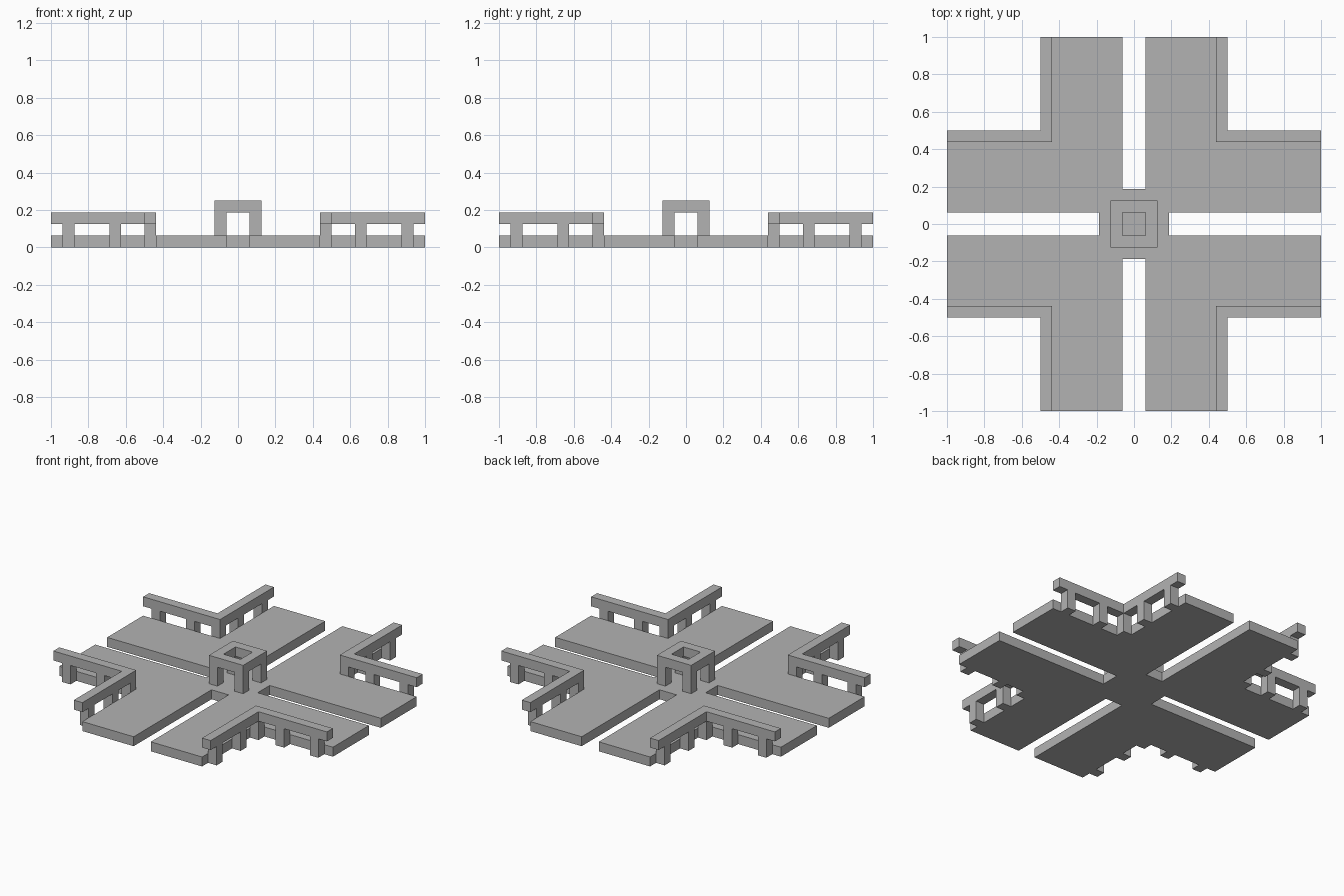
import bpy
import bmesh
from mathutils import Matrix, Vector

cube = bpy.data.objects.get("Cube")
if cube:
    bpy.data.objects.remove(cube, do_unlink=True)

U = 1 / 16  # thickness of every slab, rail and post

grey = bpy.data.materials.new("plain grey")
grey.use_nodes = True
colour = (0.45, 0.45, 0.45, 1)
grey.diffuse_color = colour
grey.node_tree.nodes["Principled BSDF"].inputs["Base Color"].default_value = colour


def prism(name, outlines, z0, z1):
    """Extrude flat outlines, given in units of U, from z0 to z1."""
    bm = bmesh.new()
    for outline in outlines:
        bm.faces.new([bm.verts.new((x * U, y * U, z0 * U)) for x, y in outline])
    bmesh.ops.remove_doubles(bm, verts=bm.verts[:], dist=0.0001)
    base = bm.faces[:]
    copy = bmesh.ops.extrude_face_region(bm, geom=base, use_keep_orig=True)
    top = [g for g in copy["geom"] if isinstance(g, bmesh.types.BMVert)]
    bmesh.ops.translate(bm, verts=top, vec=(0, 0, (z1 - z0) * U))
    bmesh.ops.recalc_face_normals(bm, faces=bm.faces[:])
    mesh = bpy.data.meshes.new(name)
    bm.to_mesh(mesh)
    bm.free()
    mesh.materials.append(grey)
    obj = bpy.data.objects.new(name, mesh)
    bpy.context.collection.objects.link(obj)
    return obj


def turned(points, quarter):
    """Rotate outline points by quarter turns about the centre."""
    rot = Matrix.Rotation(quarter * 1.5707963, 2)
    return [tuple(rot @ Vector(p)) for p in points]


def square(x, y):
    return [(x, y), (x + 1, y), (x + 1, y + 1), (x, y + 1)]


# Cross-shaped floor with a slot along each arm
corner = [(3, 1), (16, 1), (16, 7), (7, 7), (7, 16), (1, 16), (1, 3)]
prism("floor", [[p for q in range(4) for p in turned(corner, q)]], 0, 1)

# Corner railings: L-shaped rail on five posts, standing outside the floor edge
rail = [(7, 7), (16, 7), (16, 8), (8, 8), (8, 16), (7, 16)]
posts = [square(7, 7)]
for d in (10, 14):
    posts += [square(d, 7), square(7, d)]
names = ("back_left", "back_right", "front_right", "front_left")
for q, side in enumerate(names):
    prism(side + "_rail", [turned(rail, q)], 2, 3)
    prism(side + "_rail_posts", [turned(p, q) for p in posts], 0, 2)

# Central stand: square ring on four legs
ring_side = [(1, 1), (2, 2), (-2, 2), (-1, 1)]
prism("centre_ring", [turned(ring_side, q) for q in range(4)], 3, 4)
prism("centre_legs", [turned(square(1, 1), q) for q in range(4)], 1, 3)
